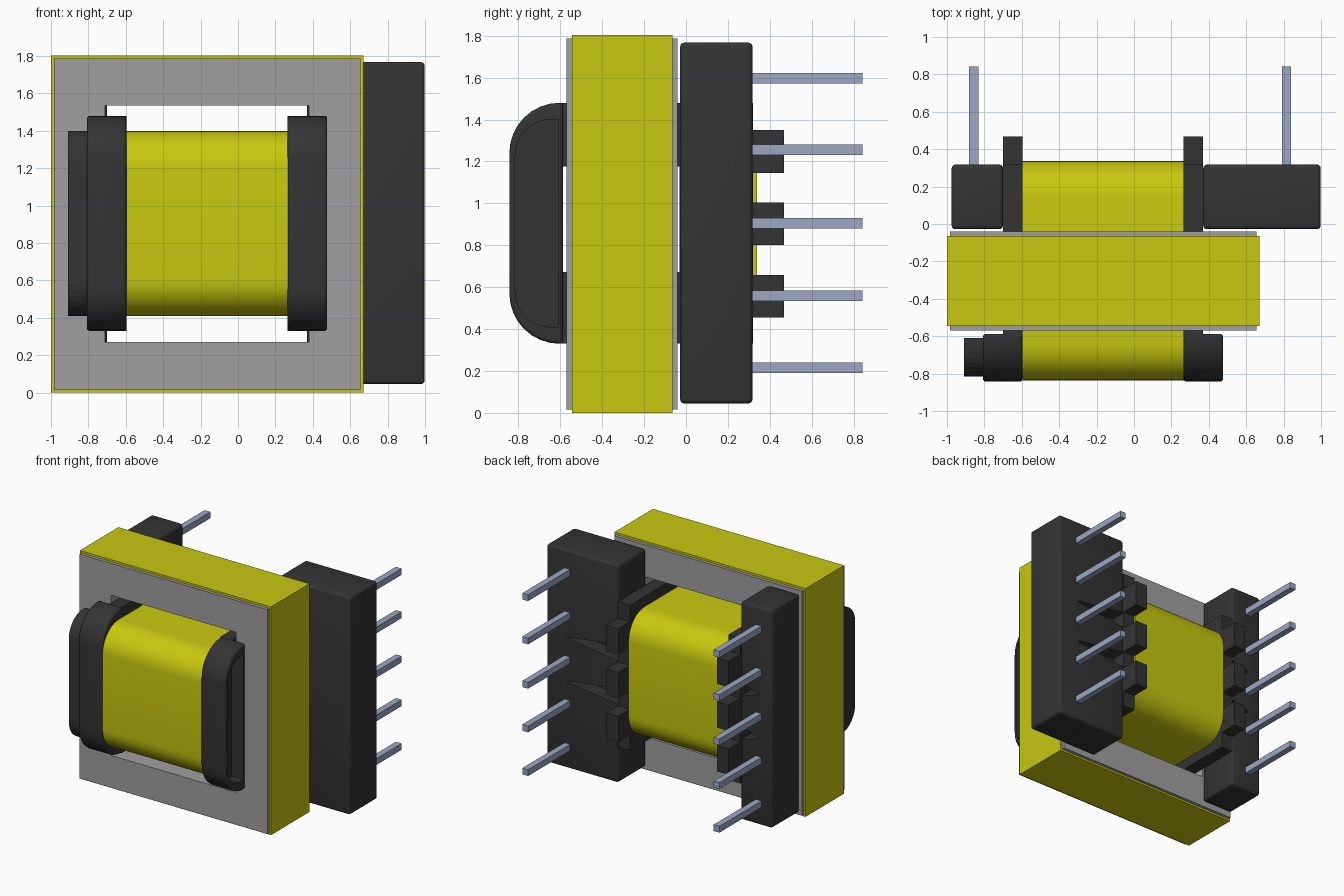
import bpy, bmesh, math
from mathutils import Vector

if "Cube" in bpy.data.objects:
    bpy.data.objects.remove(bpy.data.objects["Cube"], do_unlink=True)


def material(name, rgb):
    m = bpy.data.materials.new(name)
    m.use_nodes = True
    m.diffuse_color = (*rgb, 1)
    m.node_tree.nodes["Principled BSDF"].inputs["Base Color"].default_value = (*rgb, 1)
    return m


YELLOW = material("yellow tape", (0.58, 0.58, 0.005))
GREY = material("grey ferrite", (0.35, 0.35, 0.35))
DARK = material("dark plastic", (0.034, 0.034, 0.034))
STEEL = material("tinned steel", (0.33, 0.39, 0.55))


def rect(u0, u1, v0, v1, r0=0.0, r1=0.0, steps=8):
    """Rectangle outline; r0 rounds the corners at u0, r1 those at u1."""
    pts = []
    corners = [(u0, v0, 1, 1, r0, 180), (u1, v0, -1, 1, r1, 270),
               (u1, v1, -1, -1, r1, 0), (u0, v1, 1, -1, r0, 90)]
    for u, v, su, sv, r, start in corners:
        if r == 0:
            pts.append((u, v))
            continue
        for i in range(steps + 1):
            a = math.radians(start + 90 * i / steps)
            pts.append((u + su * r + r * math.cos(a), v + sv * r + r * math.sin(a)))
    return pts


def extrude(name, mat, axis, a, b, outer, inner=None, bevel=0.0, smooth=False):
    """Extrude an outline along x, y or z; an equal-length inner outline makes a tube."""
    place = {"x": lambda u, v, w: (w, u, v), "y": lambda u, v, w: (u, w, v),
             "z": lambda u, v, w: (u, v, w)}[axis]
    bm = bmesh.new()
    loops = [[bm.verts.new(place(u, v, w)) for u, v in line]
             for line in ([outer, inner] if inner else [outer]) for w in (a, b)]

    def bridge(p, q):
        for i in range(len(p)):
            j = (i + 1) % len(p)
            bm.faces.new((p[i], p[j], q[j], q[i]))

    bridge(loops[0], loops[1])
    if inner:
        bridge(loops[2], loops[3])
        bridge(loops[0], loops[2])
        bridge(loops[1], loops[3])
    else:
        bm.faces.new(loops[0])
        bm.faces.new(loops[1])
    bmesh.ops.recalc_face_normals(bm, faces=bm.faces[:])
    if bevel:
        edges = [e for e in bm.edges if e.calc_face_angle(0) > math.radians(40)]
        bmesh.ops.bevel(bm, geom=edges, offset=bevel, segments=3, profile=0.5, affect="EDGES")
    me = bpy.data.meshes.new(name)
    bm.to_mesh(me)
    bm.free()
    me.materials.append(mat)
    ob = bpy.data.objects.new(name, me)
    bpy.context.collection.objects.link(ob)
    if smooth or bevel:
        select(ob)
        bpy.ops.object.shade_smooth_by_angle(angle=math.radians(35))
    return ob


def select(ob):
    bpy.ops.object.select_all(action="DESELECT")
    ob.select_set(True)
    bpy.context.view_layer.objects.active = ob


def cut(ob, cutter):
    mod = ob.modifiers.new("cut", "BOOLEAN")
    mod.operation = "DIFFERENCE"
    mod.solver = "EXACT"
    mod.object = cutter
    select(ob)
    bpy.ops.object.modifier_apply(modifier=mod.name)
    bpy.data.objects.remove(cutter, do_unlink=True)


# Core frame, its centre leg and the tape around the outside
window = rect(-0.71, 0.38, 0.27, 1.535)
extrude("core_frame", GREY, "y", -0.57, -0.04, rect(-0.985, 0.655, 0.015, 1.787), window)
extrude("core_centre_leg", GREY, "x", -0.72, 0.39, rect(-0.57, -0.04, 0.68, 1.165))
extrude("core_tape", YELLOW, "y", -0.545, -0.065, rect(-1, 0.67, 0, 1.803),
        rect(-0.98, 0.65, 0.02, 1.782))

# Winding around a hollow bobbin tube
extrude("winding", YELLOW, "x", -0.597, 0.267, rect(-0.838, 0.338, 0.41, 1.40, 0.2, 0.2),
        rect(-0.62, 0.0, 0.64, 1.205, 0.02, 0.02), smooth=True)
extrude("bobbin_tube", DARK, "x", -0.61, 0.28, rect(-0.62, 0.0, 0.64, 1.205),
        rect(-0.588, -0.032, 0.672, 1.175))

PIN_Z = (0.215, 0.56, 0.905, 1.255, 1.597)
LUG_Z = (0.557, 0.903, 1.248)
GAP_Z = (0.73, 1.075)

# Per side: sign, winding end, plate outside, front housing outside, block end, pin centre
sides = [("left", 1, 0.265, 0.37, 0.477, 0.998, 0.815),
         ("right", -1, -0.597, -0.70, -0.808, -0.975, -0.857)]
for side, s, x_in, x_plate, x_front, x_block, x_pin in sides:
    # Flange plate with the opening for the centre leg
    extrude(side + "_flange_plate", DARK, "x", x_in, x_plate, rect(-0.60, 0.32, 0.33, 1.48),
            rect(-0.588, -0.032, 0.672, 1.175))

    # Rounded front flange, hollow on the outer side
    front = extrude(side + "_front_flange", DARK, "x", x_in, x_front,
                    rect(-0.843, -0.588, 0.33, 1.48, 0.24), bevel=0.016)
    cut(front, extrude("cutter", DARK, "x", x_plate, x_front + s * 0.1,
                       rect(-0.815, -0.61, 0.41, 1.40, 0.17)))

    # Terminal block with tapered wire grooves
    block = extrude(side + "_terminal_block", DARK, "y", -0.028, 0.318,
                    rect(min(x_plate, x_block), max(x_plate, x_block), 0.045, 1.767), bevel=0.02)
    for z in GAP_Z:
        x0 = x_plate - s * 0.05
        groove = [(x0, z - 0.07), (x_pin, z - 0.005), (x_pin, z + 0.005), (x0, z + 0.07)]
        cut(block, extrude("cutter", DARK, "y", 0.20, 0.4, groove))

    # Wire guide lugs
    for i, z in enumerate(LUG_Z):
        extrude(f"{side}_lug_{i + 1}", DARK, "x", x_in, x_plate,
                rect(0.2, 0.467, z - 0.102, z + 0.102))

    # Square pins
    for i, z in enumerate(PIN_Z):
        extrude(f"{side}_pin_{i + 1}", STEEL, "y", 0.25, 0.843,
                rect(x_pin - 0.025, x_pin + 0.025, z - 0.025, z + 0.025))
